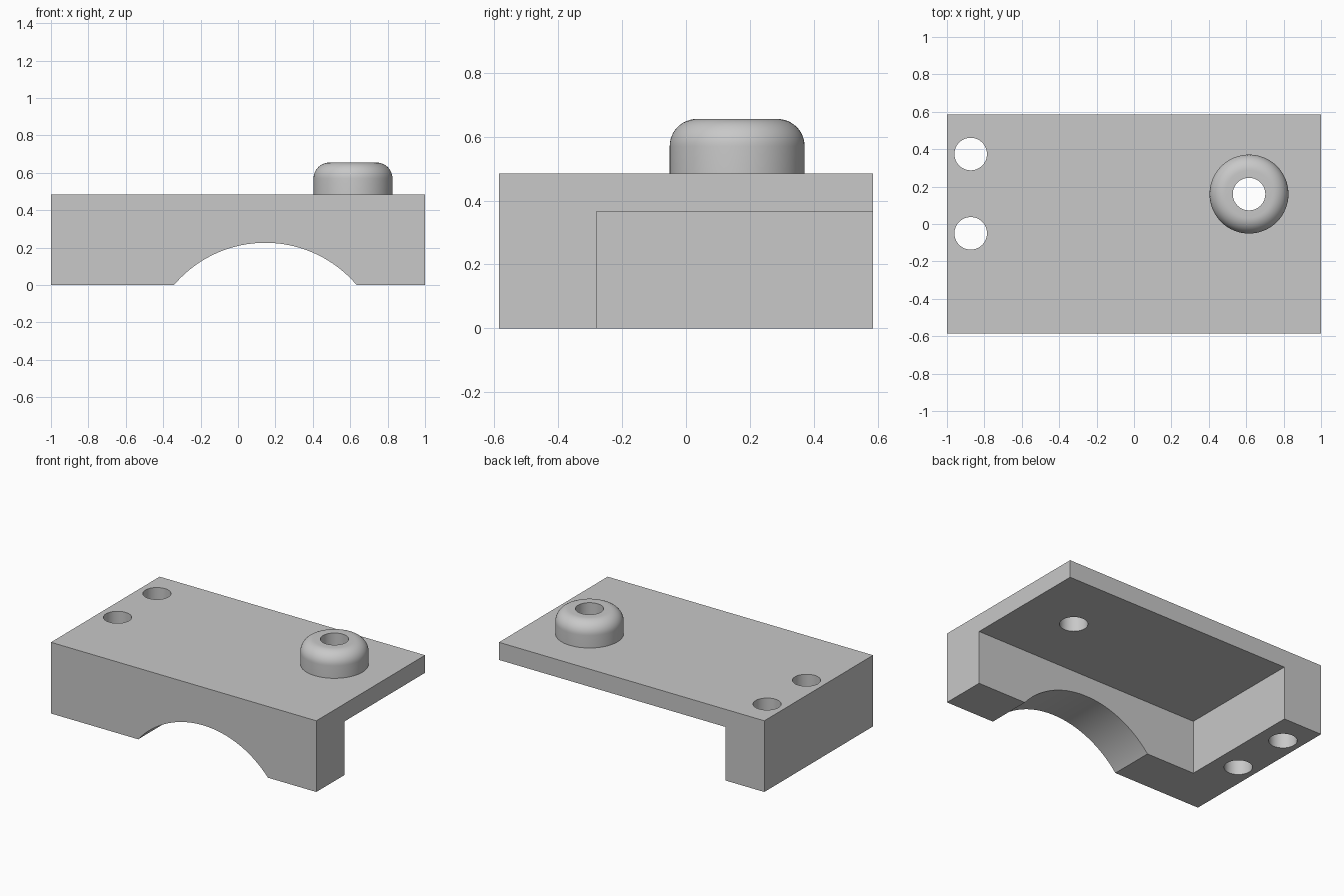
import bpy, bmesh, math
from mathutils import Matrix, Vector

cube = bpy.data.objects.get("Cube")
if cube:
    bpy.data.objects.remove(cube, do_unlink=True)

grey = bpy.data.materials.new("plain grey")
grey.use_nodes = True
grey.diffuse_color = (0.58, 0.58, 0.58, 1)
grey.node_tree.nodes["Principled BSDF"].inputs["Base Color"].default_value = grey.diffuse_color

W, D, H = 1.0, 0.585, 0.485      # half width, half depth, height
PLATE_Z = 0.365                  # underside of the thin plate
HOLE_R = 0.087
BOSS = (0.615, 0.16)


def finish(name, bm):
    bmesh.ops.recalc_face_normals(bm, faces=bm.faces)
    mesh = bpy.data.meshes.new(name)
    bm.to_mesh(mesh)
    bm.free()
    mesh.materials.append(grey)
    ob = bpy.data.objects.new(name, mesh)
    bpy.context.collection.objects.link(ob)
    return ob


def box(name, lo, hi):
    lo, hi = Vector(lo), Vector(hi)
    bm = bmesh.new()
    bmesh.ops.create_cube(bm, size=1, matrix=Matrix.Translation((lo + hi) / 2)
                          @ Matrix.Diagonal((hi - lo).to_4d()))
    return finish(name, bm)


def cylinder(name, centre, radius, depth, sides, axis="Z"):
    bm = bmesh.new()
    turn = Matrix.Rotation(math.pi / 2, 4, "X") if axis == "Y" else Matrix()
    bmesh.ops.create_cone(bm, cap_ends=True, segments=sides, radius1=radius, radius2=radius,
                          depth=depth, matrix=Matrix.Translation(centre) @ turn)
    return finish(name, bm)


def select_only(ob):
    bpy.ops.object.select_all(action="DESELECT")
    ob.select_set(True)
    bpy.context.view_layer.objects.active = ob


def cut(ob, cutter):
    mod = ob.modifiers.new("cut", "BOOLEAN")
    mod.operation = "DIFFERENCE"
    mod.solver = "EXACT"
    mod.object = cutter
    cutter.hide_render = True
    select_only(ob)
    bpy.ops.object.modifier_apply(modifier=mod.name)
    bpy.data.objects.remove(cutter, do_unlink=True)


# Bracket body: plate with a front wall and a right side wall
body = box("bracket_body", (-W, -D, 0), (W, D, H))
cut(body, box("pocket_cutter", (-0.708, -0.28, -0.2), (W + 0.2, D + 0.2, PLATE_Z)))

# Shallow arch through the front wall
cut(body, cylinder("arch_cutter", (0.146, -0.45, -0.415), 0.641, 0.5, 160, "Y"))

# Two mounting holes and the hole beneath the boss
for x, y in ((-0.873, 0.374), (-0.873, -0.05), BOSS):
    cut(body, cylinder("hole_cutter", (x, y, 0.25), HOLE_R, 1.0, 64))

# Round boss with a filleted rim and a through hole
top, radius, fillet = 0.655, 0.211, 0.085
profile = [(HOLE_R, H), (HOLE_R, top)]
for i in range(13):
    a = math.pi / 2 * (1 - i / 12)
    profile.append((radius - fillet + fillet * math.cos(a), top - fillet + fillet * math.sin(a)))
profile.append((radius, H))
bm = bmesh.new()
verts = [bm.verts.new((BOSS[0] + r, BOSS[1], z)) for r, z in profile]
edges = [bm.edges.new(pair) for pair in zip(verts, verts[1:])]
bmesh.ops.spin(bm, geom=verts + edges, cent=(*BOSS, 0), axis=(0, 0, 1),
               angle=2 * math.pi, steps=64, use_merge=True)
bmesh.ops.remove_doubles(bm, verts=bm.verts, dist=0.0001)
# Close the base so that the normals face outward
bmesh.ops.recalc_face_normals(bm, faces=bm.faces)
boss = finish("round_boss", bm)
if max(boss.data.polygons, key=lambda p: abs(p.normal.z) + p.center.z).normal.z < 0:
    boss.data.flip_normals()

for ob in (body, boss):
    select_only(ob)
    bpy.ops.object.shade_smooth_by_angle(angle=math.radians(30))
